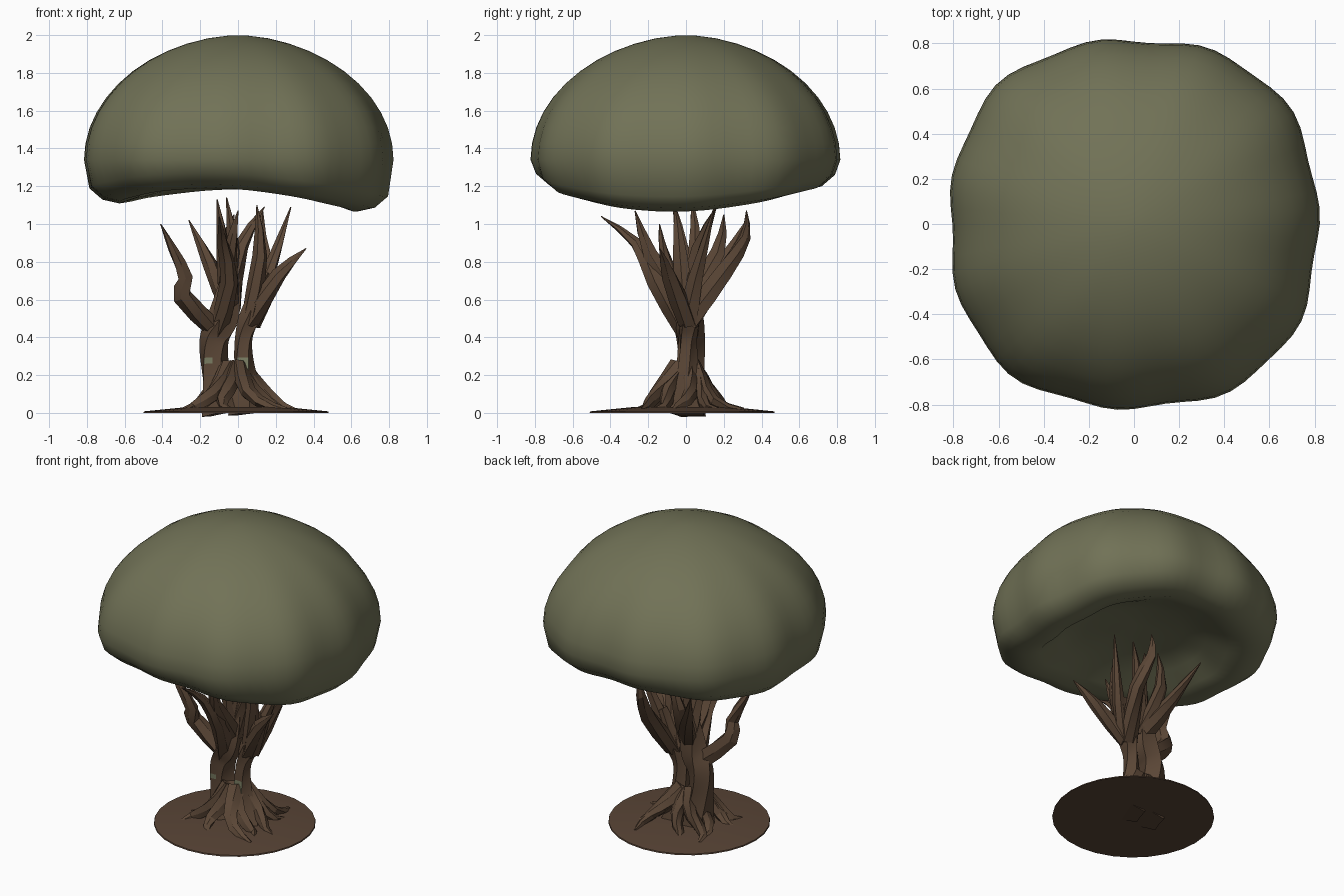
import bpy, bmesh, math
from mathutils import Vector

if "Cube" in bpy.data.objects:
    bpy.data.objects.remove(bpy.data.objects["Cube"])


def material(name, col):
    m = bpy.data.materials.new(name)
    m.diffuse_color = (*col, 1)
    m.use_nodes = True
    m.node_tree.nodes["Principled BSDF"].inputs["Base Color"].default_value = m.diffuse_color
    return m


LEAF = material("olive leaf", (0.165, 0.168, 0.094))
BARK = material("brown bark", (0.104, 0.062, 0.037))
MOSS = material("grey green moss", (0.19, 0.20, 0.12))
SOIL = material("brown soil", (0.100, 0.059, 0.037))


def finish(bm, name, mats, angle):
    bmesh.ops.recalc_face_normals(bm, faces=bm.faces)
    me = bpy.data.meshes.new(name)
    bm.to_mesh(me)
    bm.free()
    for m in mats:
        me.materials.append(m)
    ob = bpy.data.objects.new(name, me)
    bpy.context.collection.objects.link(ob)
    bpy.ops.object.select_all(action='DESELECT')
    ob.select_set(True)
    bpy.context.view_layer.objects.active = ob
    bpy.ops.object.shade_smooth_by_angle(angle=math.radians(angle))
    return ob


def skin_rings(bm, rings):
    """Bridge consecutive rings and cap both ends."""
    n = len(rings[0])
    for r0, r1 in zip(rings, rings[1:]):
        for i in range(n):
            bm.faces.new((r0[i], r0[(i + 1) % n], r1[(i + 1) % n], r1[i]))
    bm.faces.new(rings[0])
    bm.faces.new(rings[-1])


# Canopy: squarish lumpy dome, saddle-shaped rim, hollow underside
def canopy_ring(bm, f, height, lump):
    ring = []
    for i in range(72):
        a = math.tau * i / 72
        lumps = -.022 * math.cos(4 * a) + .011 * math.sin(11 * a + 1)
        r = f * (.836 + lump * lumps)
        rim = 1.136 - .049 * math.cos(2 * a + .25) - .022 * math.cos(a)
        ring.append(bm.verts.new((r * math.cos(a), r * math.sin(a), height(rim))))
    return ring


bm = bmesh.new()
rings = []
for i in range(12):
    f = math.sin(math.radians(3 + 87 * i / 11))
    z = 1.34 + .66 * math.sqrt(1 - f ** 1.8)
    rings.append(canopy_ring(bm, f, lambda rim: z, f ** 2))
# radius factor, height above the rim
for f, up in ((.965, .08), (.88, .02), (.77, 0), (.66, .03)):
    rings.append(canopy_ring(bm, f, lambda rim: rim + up, 1))
for f, z in ((.52, 1.24), (.36, 1.28), (.12, 1.3)):
    rings.append(canopy_ring(bm, f, lambda rim: z * .85 + (rim + .1) * .15, 0))
skin_rings(bm, rings)
finish(bm, "leaf_canopy", [LEAF], 60)


def smooth_path(pts, steps):
    """Catmull-Rom resampling of points of any dimension."""
    p = [Vector(q) for q in pts]
    p = [2 * p[0] - p[1]] + p + [2 * p[-1] - p[-2]]
    out = []
    for a, b, c, d in zip(p, p[1:], p[2:], p[3:]):
        for s in range(steps):
            t = s / steps
            out.append(.5 * (2 * b + (c - a) * t + (2 * a - 5 * b + 4 * c - d) * t * t
                             + (3 * b - a - 3 * c + d) * t ** 3))
    return out + [p[-2]]


# Tapered, ridged limb along a path of points
def tube(bm, pts, radii, sides=6, twist=.25):
    rings = []
    side = Vector((0, 1, 0))
    for i, p in enumerate(pts):
        d = (pts[min(i + 1, len(pts) - 1)] - pts[max(i - 1, 0)]).normalized()
        side = (side - d * side.dot(d)).normalized()
        other = d.cross(side)
        ring = []
        for s in range(sides):
            a = math.tau * s / sides + twist * i
            r = radii[i] * (1.08 if s % 2 else .84)
            ring.append(bm.verts.new(p + (side * math.cos(a) + other * math.sin(a)) * r))
        rings.append(ring)
    skin_rings(bm, rings)


# Two entwined trunks (x, y, z, radius) with moss on their front
LEFT_TRUNK = [(-.08, .01, 0, .11), (-.12, .02, .2, .075), (-.125, .02, .38, .075),
              (-.07, .01, .52, .08), (-.03, .02, .8, .035)]
RIGHT_TRUNK = [(.06, 0, 0, .11), (.035, .01, .2, .06), (.03, .01, .38, .045),
               (.07, .02, .52, .055), (.15, .05, .74, .035)]
bm = bmesh.new()
for path in (LEFT_TRUNK, RIGHT_TRUNK):
    q = smooth_path(path, 6)
    tube(bm, [v.to_3d() for v in q], [v[3] for v in q], sides=10, twist=.06)
bmesh.ops.recalc_face_normals(bm, faces=bm.faces)
for f in bm.faces:
    c = f.calc_center_median()
    inward = f.normal.x * (1 if c.x < -.04 else -1)
    if .12 < c.z < .28 and f.normal.y < -.55 and inward > -.1:
        f.material_index = 1
finish(bm, "twin_trunk", [BARK, MOSS], 35)

# Branches: each grows from a fork of the trunks to a pointed tip
LOW, MID, RIGHT = (-.1, .01, .43), (-.04, .02, .56), (.07, .02, .48)
BRANCHES = [
    (LOW, (-.29, -.05, .62), (-.28, -.08, .72), (-.35, -.12, .87), (-.41, -.14, 1)),
    (MID, (-.14, .19, .78), (-.26, .32, 1.02)),
    (LOW, (-.04, -.16, .7), (-.08, -.27, .9), (-.1, -.45, 1.04)),
    (MID, (-.04, -.19, .84), (0, -.27, 1.07)),
    (MID, (-.07, -.02, .85), (-.11, -.07, 1.13)),
    (MID, (-.02, .05, .85), (-.06, .03, 1.14)),
    (MID, (.02, .07, .88), (.14, .16, 1.09)),
    (MID, (-.07, .17, .85), (-.02, .2, 1.05)),
    (RIGHT, (.16, .05, .72), (.28, .15, 1.09)),
    (RIGHT, (.22, -.09, .73), (.36, -.14, .87)),
    (RIGHT, (.14, .2, .75), (.12, .31, .93), (.13, .32, 1.07)),
    (RIGHT, (.12, -.03, .83), (.1, -.06, 1.1)),
]
bm = bmesh.new()
for path in BRANCHES:
    q = smooth_path(path, 2)
    n = len(q) - 1
    tube(bm, q, [.058 * (1 - (i / n) ** 1.7 * .95) for i in range(n + 1)])
finish(bm, "branches", [BARK], 25)

# Roots spreading over the soil
bm = bmesh.new()
for i in range(11):
    a = math.tau * i / 11 + .2 * math.sin(i * 2.3)
    length = .31 + .04 * math.sin(i * 3.7)
    pts, radii = [], []
    for k in range(6):
        t = .12 + .88 * k / 5
        b = a + .22 * math.sin(t * 5 + i)
        pts.append(Vector((length * t * math.cos(b) - .03 * (1 - t), length * t * math.sin(b),
                           .015 + .3 * (1 - t) ** 1.8)))
        radii.append(.052 - .04 * t * t)
    tube(bm, pts, radii)
finish(bm, "roots", [BARK], 25)

# Low round soil mound
bm = bmesh.new()
rings = [[bm.verts.new((r * math.cos(math.tau * i / 28) - .01, r * math.sin(math.tau * i / 28) - .02, z))
          for i in range(28)] for r, z in ((.49, 0), (.488, .008), (.27, .03))]
skin_rings(bm, rings)
finish(bm, "soil_disc", [SOIL], 30)
